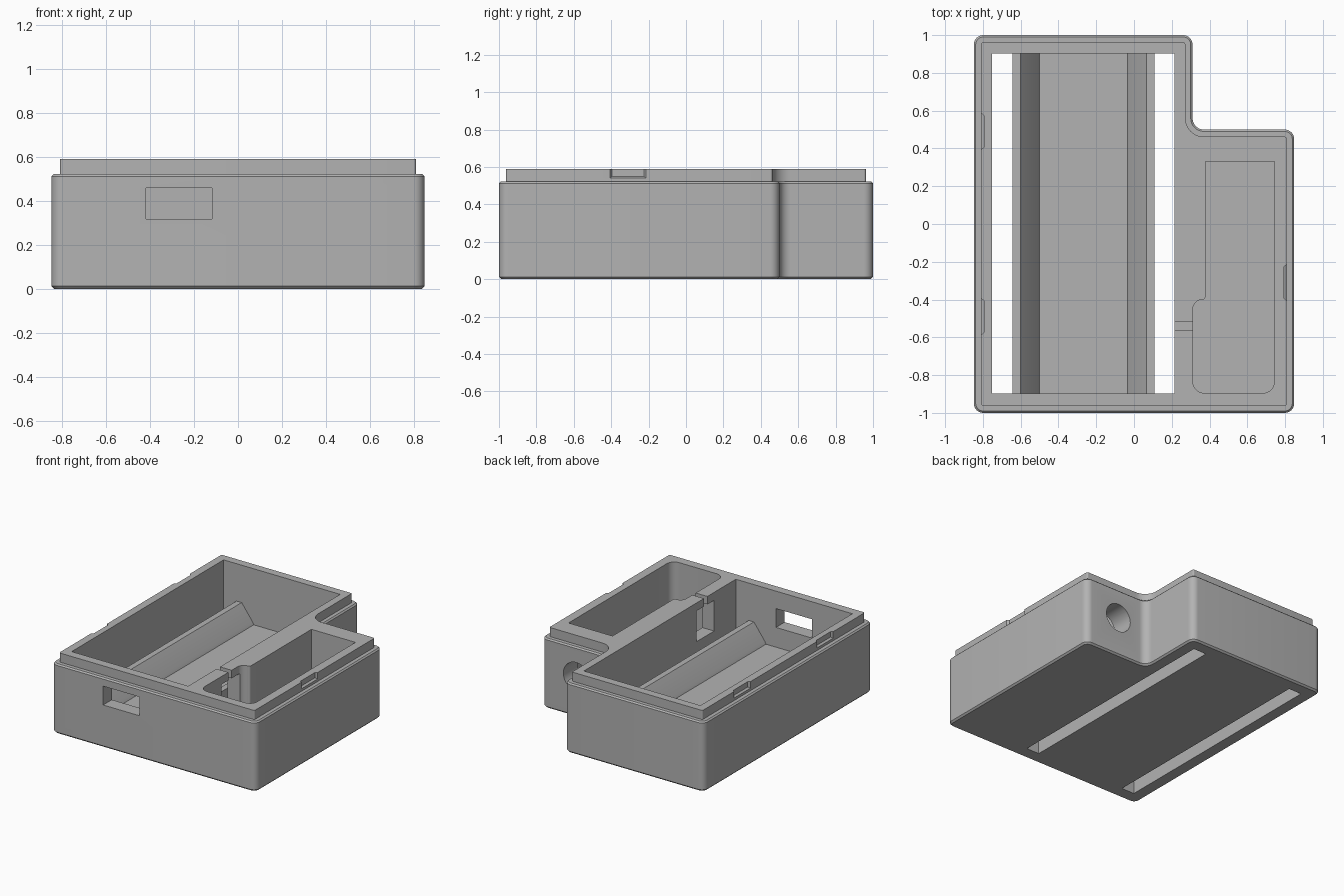
import bpy, bmesh, math
from mathutils import Vector

cube = bpy.data.objects.get("Cube")
if cube:
    bpy.data.objects.remove(cube, do_unlink=True)

grey = bpy.data.materials.new("plain grey")
grey.use_nodes = True
colour = (0.45, 0.45, 0.45, 1)
grey.diffuse_color = colour
grey.node_tree.nodes["Principled BSDF"].inputs["Base Color"].default_value = colour


def rounded(corners, inset=0.0, steps=8):
    """Counter-clockwise right-angled outline (x, y, radius), moved inward by inset."""
    out = []
    n = len(corners)
    for i, (x, y, r) in enumerate(corners):
        p = Vector((x, y))
        back = (Vector(corners[i - 1][:2]) - p).normalized()
        ahead = (Vector(corners[(i + 1) % n][:2]) - p).normalized()
        convex = back.x * ahead.y - back.y * ahead.x < 0
        sign = 1 if convex else -1
        p = p + sign * inset * (back + ahead)
        r = r - sign * inset if r else 0
        if r <= 0:
            out.append(p)
            continue
        centre = p + r * (back + ahead)
        for k in range(steps + 1):
            a = math.pi / 2 * k / steps
            out.append(centre - r * (ahead * math.cos(a) + back * math.sin(a)))
    return out


def loft(name, rings):
    """Closed solid through rings of equal length."""
    bm = bmesh.new()
    loops = [[bm.verts.new(v) for v in ring] for ring in rings]
    for a, b in zip(loops, loops[1:]):
        for i in range(len(a)):
            j = (i + 1) % len(a)
            bm.faces.new((a[i], a[j], b[j], b[i]))
    bm.faces.new(loops[0][::-1])
    bm.faces.new(loops[-1])
    bmesh.ops.recalc_face_normals(bm, faces=bm.faces)
    mesh = bpy.data.meshes.new(name)
    bm.to_mesh(mesh)
    bm.free()
    mesh.materials.append(grey)
    obj = bpy.data.objects.new(name, mesh)
    bpy.context.collection.objects.link(obj)
    return obj


def along_y(name, profile, y0, y1):
    return loft(name, [[(x, y, z) for x, z in profile] for y in (y0, y1)])


def box(name, x0, x1, y0, y1, z0, z1):
    return along_y(name, [(x0, z0), (x1, z0), (x1, z1), (x0, z1)], y0, y1)


# Case shell: notched outline with softened edges and a stepped lip
outline = [(-0.848, -1, 0.05), (0.848, -1, 0.05), (0.848, 0.5, 0.05),
           (0.31, 0.5, 0.06), (0.31, 1, 0.05), (-0.848, 1, 0.05)]
levels = [(0, 0.012), (0.012, 0), (0.512, 0), (0.522, 0.01), (0.522, 0.038), (0.59, 0.038)]
case = loft("case", [[(p.x, p.y, z) for p in rounded(outline, inset)] for z, inset in levels])

cutters = []

# Main bay with a sloped cradle between two through slots
mid, floor = -0.268, 0.17
half = [(0.265, floor), (0.24 + 0.003, 0.19), (0.333, 0.31), (0.376, 0.31),
        (0.376, -0.1), (0.483, -0.1), (0.483, 0.7)]
half[0] = (0.233, floor)
bay = [(mid + x, z) for x, z in half] + [(mid - x, z) for x, z in reversed(half)]
cutters.append(along_y("main_bay", bay, -0.897, 0.902))

# Side compartment
side = rounded([(0.312, -0.895, 0.06), (0.743, -0.895, 0.06), (0.743, 0.33, 0),
                (0.378, 0.33, 0), (0.378, -0.4, 0.015), (0.312, -0.4, 0.05)])
cutters.append(loft("side_bay", [[(p.x, p.y, z) for p in side] for z in (0.1, 0.7)]))

# Front port opening
cutters.append(box("port_opening", -0.418, -0.118, -1.1, -0.8, 0.318, 0.459))

# Round hole in the rear step
ring = [(0.56 + 0.107 * math.cos(a), 0.3 + 0.107 * math.sin(a))
        for a in (math.tau * k / 40 for k in range(40))]
cutters.append(along_y("round_hole", ring, 0.25, 0.6))

# Wire passage through the divider, with a narrow gap above it
cutters.append(box("wire_hole", 0.18, 0.36, -0.64, -0.43, 0.3, 0.53))
cutters.append(box("wire_gap", 0.18, 0.36, -0.56, -0.52, 0.5, 0.7))


# Tapered snap recesses on the lip
def recess(sign, y):
    rings = []
    for x, w, z in ((0.84, 0.12, 0.523), (0.795, 0.085, 0.55)):
        rings.append([(sign * x, y - w, z), (sign * x, y + w, z),
                      (sign * x, y + w, 0.65), (sign * x, y - w, 0.65)])
    cutters.append(loft("snap_recess", rings))


for sign, y in ((-1, 0.49), (-1, -0.49), (1, -0.31)):
    recess(sign, y)

# Carve the case
bpy.context.view_layer.objects.active = case
case.select_set(True)
for cutter in cutters:
    mod = case.modifiers.new(cutter.name, "BOOLEAN")
    mod.operation = "DIFFERENCE"
    mod.solver = "EXACT"
    mod.object = cutter
    bpy.ops.object.modifier_apply(modifier=mod.name)
    bpy.data.objects.remove(cutter, do_unlink=True)

bpy.ops.object.shade_smooth_by_angle(angle=math.radians(30))
